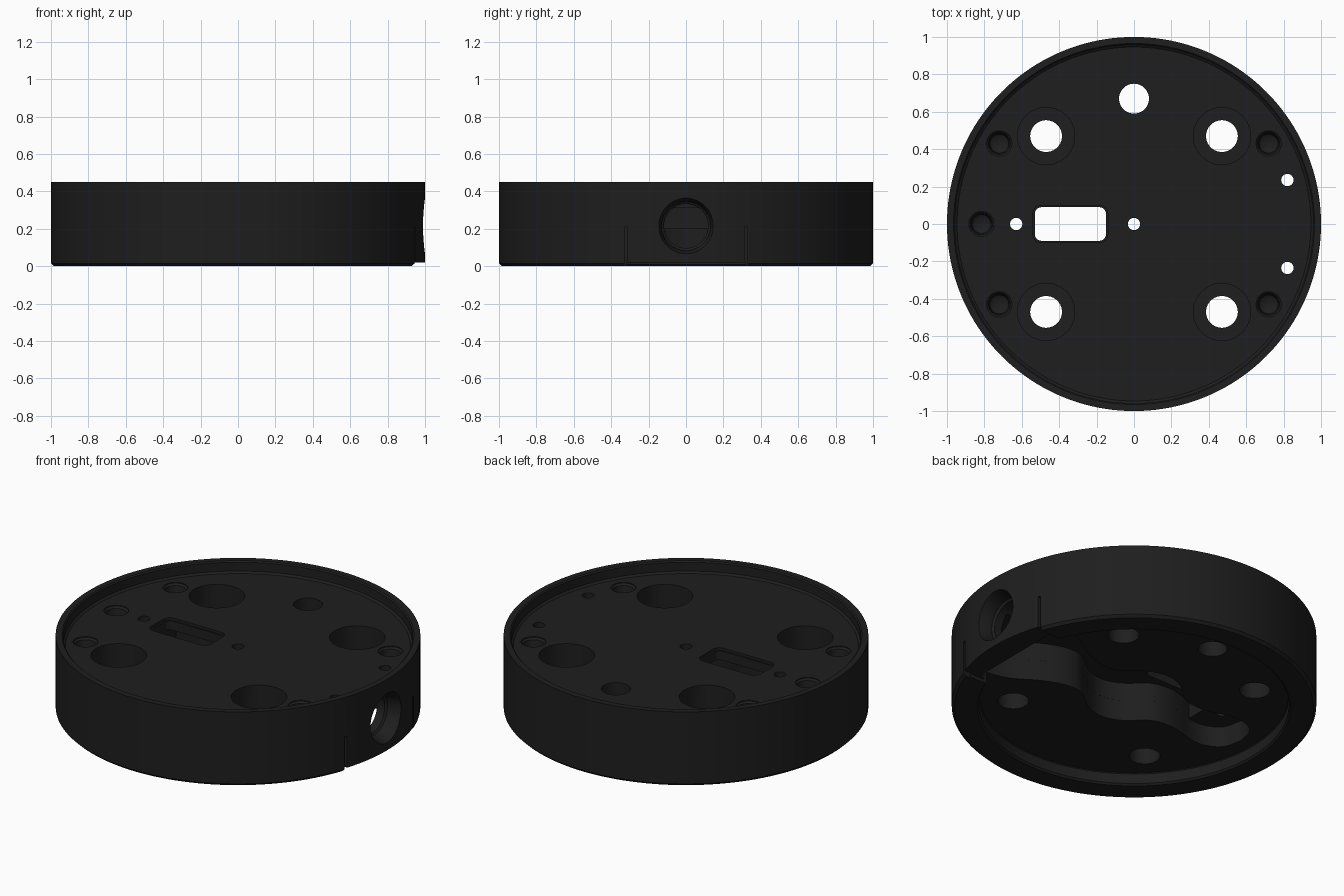
import bpy, bmesh, math
from mathutils import Matrix

if "Cube" in bpy.data.objects:
    bpy.data.objects.remove(bpy.data.objects["Cube"])


def make_object(name, bm):
    bmesh.ops.recalc_face_normals(bm, faces=bm.faces)
    mesh = bpy.data.meshes.new(name)
    bm.to_mesh(mesh)
    bm.free()
    obj = bpy.data.objects.new(name, mesh)
    bpy.context.collection.objects.link(obj)
    return obj


def lathe(name, profile, steps=160):
    """Revolve an (r, z) profile whose ends lie on the axis."""
    bm = bmesh.new()
    verts = [bm.verts.new((r, 0, z)) for r, z in profile]
    edges = [bm.edges.new(p) for p in zip(verts, verts[1:])]
    bmesh.ops.spin(bm, geom=verts + edges, cent=(0, 0, 0), axis=(0, 0, 1),
                   angle=2 * math.pi, steps=steps, use_merge=True)
    bmesh.ops.remove_doubles(bm, verts=bm.verts, dist=1e-5)
    return make_object(name, bm)


def prism(name, outline, z0, z1):
    bm = bmesh.new()
    face = bm.faces.new([bm.verts.new((x, y, z0)) for x, y in outline])
    new = bmesh.ops.extrude_face_region(bm, geom=[face])["geom"]
    bmesh.ops.translate(bm, vec=(0, 0, z1 - z0),
                        verts=[v for v in new if isinstance(v, bmesh.types.BMVert)])
    return make_object(name, bm)


def box(name, x0, x1, y0, y1, z0, z1):
    return prism(name, [(x0, y0), (x1, y0), (x1, y1), (x0, y1)], z0, z1)


def smooth_path(pts, n=5):
    """Catmull-Rom curve through the points."""
    p = [pts[0]] + pts + [pts[-1]]
    out = []
    for a, b, c, d in zip(p, p[1:], p[2:], p[3:]):
        for i in range(n):
            t = i / n
            out.append(tuple(0.5 * (2 * b[k] + (c[k] - a[k]) * t
                       + (2 * a[k] - 5 * b[k] + 4 * c[k] - d[k]) * t * t
                       + (3 * b[k] - a[k] - 3 * c[k] + d[k]) * t ** 3) for k in (0, 1)))
    return out + [pts[-1]]


# Round body: shallow tray on top, recess underneath
body = lathe("round_base", [(0, .075), (.845, .075), (.85, .07), (.85, .01), (.86, 0),
                            (.985, 0), (1, .015), (1, .45), (.965, .45), (.958, .443),
                            (.958, .39), (.946, .38), (0, .38)])


def cut(cutter):
    cutter.hide_render = True
    mod = body.modifiers.new("cut", "BOOLEAN")
    mod.operation, mod.solver, mod.object = "DIFFERENCE", "EXACT", cutter
    bpy.context.view_layer.objects.active = body
    bpy.ops.object.modifier_apply(modifier=mod.name)
    bpy.data.objects.remove(cutter)


def drill(profile, x, y, steps=40):
    cutter = lathe("drill_cutter", profile, steps)
    cutter.data.transform(Matrix.Translation((x, y, 0)))
    cut(cutter)


# Wavy cable channel under the top plate, shallower at its closed end
half = smooth_path([(.85, .3), (.78, .32), (.65, .29), (.5, .2), (.37, .15), (.25, .155),
                    (.12, .25), (0, .285), (-.12, .25), (-.24, .15), (-.35, .125),
                    (-.45, .14), (-.55, .168), (-.65, .165), (-.735, .11), (-.765, 0)])
mirror = [(x, -y) for x, y in reversed(half[:-1])]
cut(prism("channel_cutter", half + mirror, -.1, .2))
deep = [(x, y * .999) for x, y in half if x > -.545]
cut(prism("deep_channel_cutter", deep + [(x, -y) for x, y in reversed(deep)], -.11, .31))

# Counterbored screw holes
for sx in (-1, 1):
    for sy in (-1, 1):
        drill([(0, -.2), (.085, -.2), (.085, .19), (.153, .19), (.153, .6), (0, .6)],
              .47 * sx, .47 * sy, 48)

# Plain through holes
for x, y, r in [(0, .67, .08), (-.63, 0, .033), (0, 0, .033),
                (.82, .235, .033), (.82, -.235, .033)]:
    drill([(0, -.2), (r, -.2), (r, .6), (0, .6)], x, y)

# Blind conical dimples
for x, y in [(-.72, .43), (.72, .43), (-.72, -.43), (.72, -.43), (-.815, 0)]:
    drill([(0, .28), (.05, .31), (.058, .365), (.068, .375), (.068, .6), (0, .6)], x, y)

# Rounded rectangular slot with a bevelled lip
def rounded_rect(cx, hx, hy, r):
    pts = []
    for q, (sx, sy) in enumerate([(1, 1), (-1, 1), (-1, -1), (1, -1)]):
        for i in range(7):
            a = math.radians(90 * q + 15 * i)
            pts.append((cx + sx * (hx - r) + r * math.cos(a), sy * (hy - r) + r * math.sin(a)))
    return pts

cut(prism("slot_cutter", rounded_rect(-.34, .19, .09, .035), .1, .6))
cut(prism("slot_lip_cutter", rounded_rect(-.34, .2, .1, .045), .365, .6))

# Countersunk cable port in the right side
port = lathe("port_cutter", [(0, .6), (.118, .6), (.118, .9), (.13, .91), (.13, .94),
                             (.152, 1.01), (.152, 1.2), (0, 1.2)], 64)
port.data.transform(Matrix.Translation((0, 0, .215)) @ Matrix.Rotation(math.pi / 2, 4, "Y"))
cut(port)

# Raised panel edge and slits on either side of the port
cut(box("panel_edge_cutter", .8, 1.2, -.318, .318, -.1, .02))
for s in (-1, 1):
    cut(box("slit_cutter", .9, 1.2, .32 * s - .008, .32 * s + .008, -.12, .21))

# Dark finish and smooth round walls
mat = bpy.data.materials.new("black_finish")
mat.diffuse_color = (.013, .013, .013, 1)
mat.use_nodes = True
mat.node_tree.nodes["Principled BSDF"].inputs["Base Color"].default_value = mat.diffuse_color
body.data.materials.clear()
body.data.materials.append(mat)
bpy.ops.object.select_all(action="DESELECT")
body.select_set(True)
bpy.context.view_layer.objects.active = body
bpy.ops.object.shade_smooth_by_angle(angle=math.radians(30))
